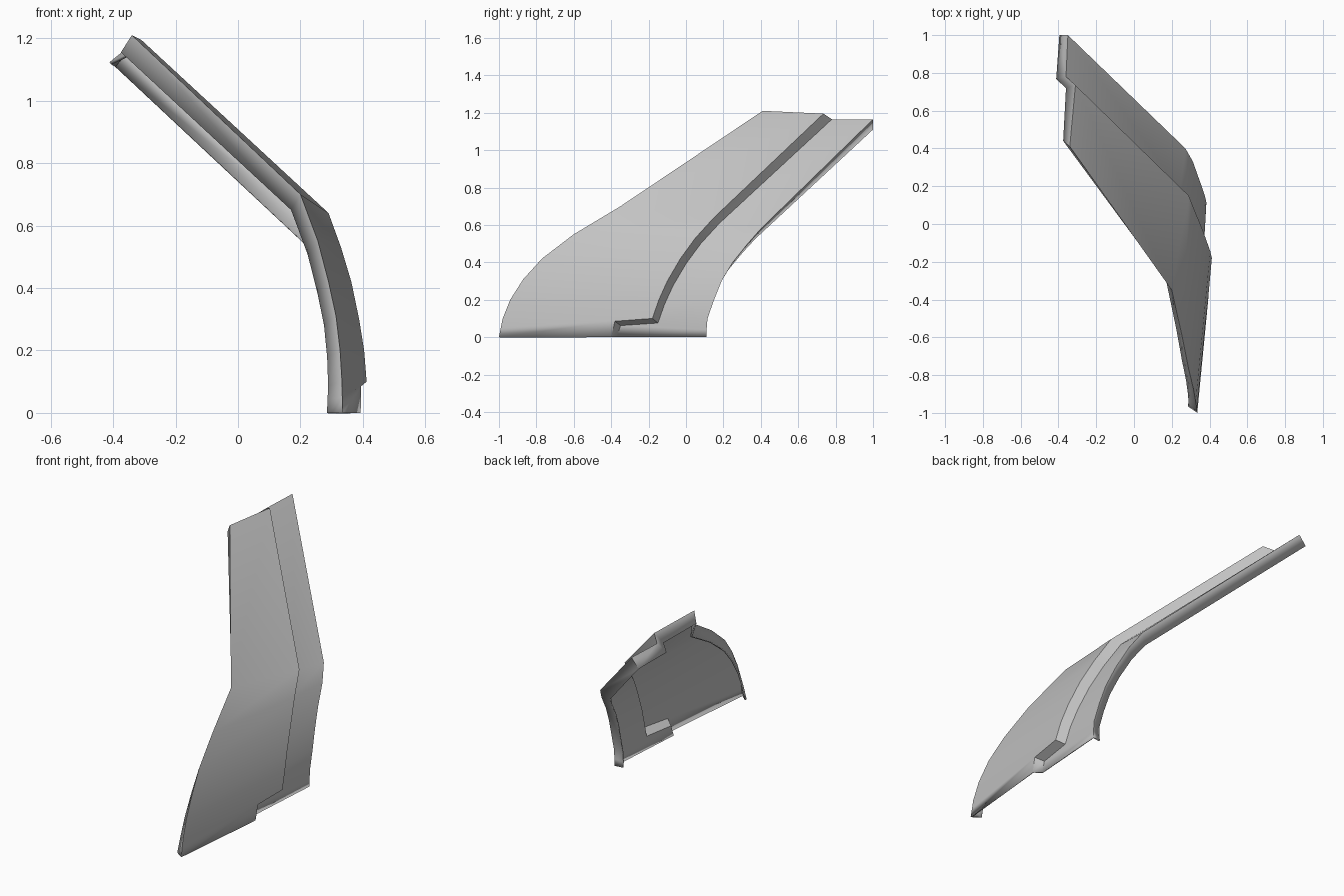
import bpy
import bmesh
from mathutils import Vector

# Remove only the default object
default = bpy.data.objects.get("Cube")
if default:
    bpy.data.objects.remove(default, do_unlink=True)

# One flat grey for the whole panel
grey = bpy.data.materials.new("panel_grey")
grey.use_nodes = True
colour = (0.55, 0.55, 0.55, 1.0)
grey.diffuse_color = colour
grey.node_tree.nodes["Principled BSDF"].inputs["Base Color"].default_value = colour


def path(*points):
    return [Vector(p) for p in points]


def shifted(points, low, bend, top):
    """Offset a path: blend from low to bend along the curve, then use top at its end."""
    low, bend, top = Vector(low), Vector(bend), Vector(top)
    last = len(points) - 2
    moved = [p + low.lerp(bend, i / last) for i, p in enumerate(points[:-1])]
    return moved + [points[-1] + top]


# Edge paths, each running from the floor over the bend to the top
front_edge = path(
    (.335, -1, 0), (.334, -.99, .05), (.333, -.98, .1), (.327, -.94, .2),
    (.314, -.87, .31), (.29, -.77, .42), (.256, -.6, .55), (.2, -.35, .7),
    (-.34, .41, 1.21))
step_edge = path(
    (.393, -.4, 0), (.394, -.38, .085), (.412, -.18, .1), (.404, -.145, .2),
    (.388, -.1, .3), (.363, -.03, .42), (.33, .05, .53), (.29, .15, .64),
    (-.31, .735, 1.195))
rear_edge = path(
    (.383, .11, 0), (.383, .11, .04), (.383, .115, .1), (.375, .15, .2),
    (.362, .19, .3), (.34, .25, .4), (.312, .33, .5), (.272, .4, .58),
    (-.35, 1, 1.165))

# The rear part of the panel is set inward behind the step
step_foot = shifted(step_edge, (-.043, .03, -.022), (-.045, .03, -.03),
                    (-.05, .045, -.03))
step_foot[0].z = 0

# Free edges of the turned-in flanges
front_lip = shifted(front_edge, (-.05, .035, 0), (-.03, .05, -.05),
                    (-.035, .03, -.055))
rear_lip = shifted(rear_edge, (-.05, -.005, 0), (-.042, -.03, -.055),
                   (-.045, 0, -.055))
top_lip = [front_lip[-1], step_edge[-1] + Vector((-.05, -.015, -.048)),
           step_foot[-1] + Vector((-.052, -.013, -.042)), rear_lip[-1]]

# Loft the neighbouring paths into one sheet
bm = bmesh.new()
columns = [[bm.verts.new(p) for p in edge] for edge in
           (front_lip, front_edge, step_edge, step_foot, rear_edge, rear_lip)]
for a, b in zip(columns, columns[1:]):
    for i in range(len(a) - 1):
        bm.faces.new((a[i], b[i], b[i + 1], a[i + 1]))

# Top flange shares its corners with the front and rear flanges
lip = [columns[0][-1]] + [bm.verts.new(p) for p in top_lip[1:-1]] + [columns[-1][-1]]
crest = [column[-1] for column in columns[1:-1]]
for i in range(len(crest) - 1):
    bm.faces.new((crest[i], crest[i + 1], lip[i + 1], lip[i]))

mesh = bpy.data.meshes.new("bent_panel")
bm.to_mesh(mesh)
bm.free()
mesh.materials.append(grey)
panel = bpy.data.objects.new("bent_panel", mesh)
bpy.context.collection.objects.link(panel)

# Thin sheet thickness, growing inward
sheet = panel.modifiers.new("sheet_thickness", 'SOLIDIFY')
sheet.thickness = 0.01
sheet.offset = -1

# Smooth curves with crisp folds
bpy.ops.object.select_all(action='DESELECT')
panel.select_set(True)
bpy.context.view_layer.objects.active = panel
bpy.ops.object.shade_smooth_by_angle(angle=0.7)
